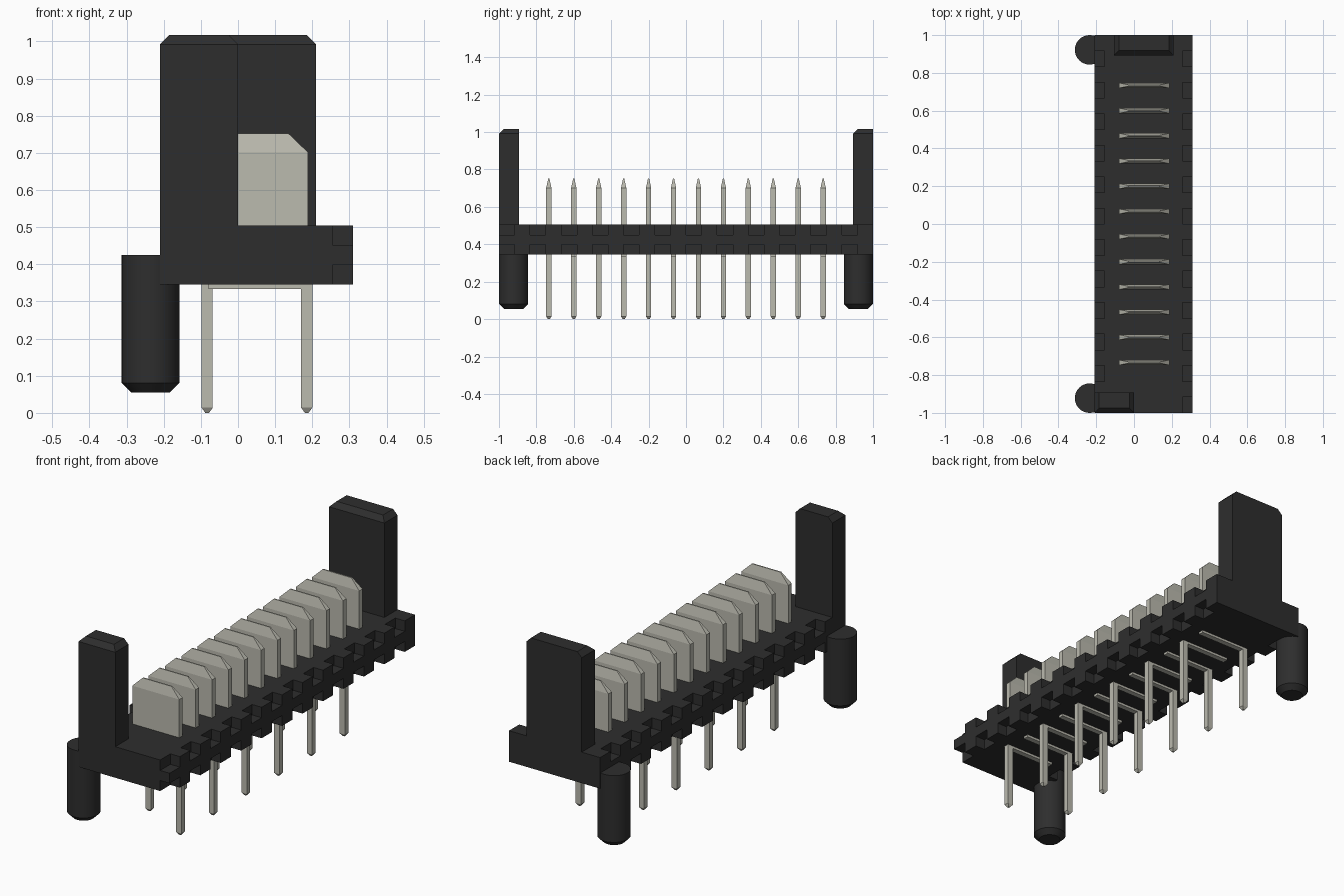
import bpy
import bmesh
from mathutils import Matrix, Vector

if "Cube" in bpy.data.objects:
    bpy.data.objects.remove(bpy.data.objects["Cube"])


def material(name, rgb):
    m = bpy.data.materials.new(name)
    m.use_nodes = True
    m.diffuse_color = (*rgb, 1)
    m.node_tree.nodes["Principled BSDF"].inputs["Base Color"].default_value = (*rgb, 1)
    return m


black = material("black plastic", (0.027, 0.027, 0.027))
metal = material("tinned metal", (0.5, 0.495, 0.43))


def box(bm, lo, hi):
    lo, hi = Vector(lo), Vector(hi)
    mat = Matrix.Translation((lo + hi) / 2) @ Matrix.Diagonal((*(hi - lo), 1))
    return bmesh.ops.create_cube(bm, size=1, matrix=mat)["verts"]


def tapered(bm, lo, hi, z, inset):
    """Box whose end beyond height z narrows by inset (x low, x high, y low, y high)."""
    verts = box(bm, lo, hi)
    up = z > (lo[2] + hi[2]) / 2
    end = [f for f in bm.faces if all(v in verts for v in f.verts)
           and f.normal.z * (1 if up else -1) > 0.9][0]
    tip = hi[2] if up else lo[2]
    for v in end.verts:
        v.co.z = z
    cap = bmesh.ops.extrude_discrete_faces(bm, faces=[end])["faces"][0]
    cx, cy = (lo[0] + hi[0]) / 2, (lo[1] + hi[1]) / 2
    for v in cap.verts:
        v.co.x += inset[0] if v.co.x < cx else -inset[1]
        v.co.y += inset[2] if v.co.y < cy else -inset[3]
        v.co.z = tip


def finish(bm, name, mat):
    bmesh.ops.recalc_face_normals(bm, faces=bm.faces)
    me = bpy.data.meshes.new(name)
    bm.to_mesh(me)
    bm.free()
    me.materials.append(mat)
    ob = bpy.data.objects.new(name, me)
    bpy.context.collection.objects.link(ob)
    return ob


# Base bar with castellated upper and lower edges
X0, X1, Z0, Z1 = -0.21, 0.31, 0.345, 0.505
DEPTH, PITCH = 0.054, 1 / 6
bm = bmesh.new()
box(bm, (X0, -1, Z0), (X1, 1, Z1))
base = finish(bm, "base", black)

bm = bmesh.new()
for i in range(12):
    y0 = -1 + i * PITCH
    start = y0 - 0.02 if i == 0 else y0
    for z0, z1 in ((Z0 - 0.02, Z0 + DEPTH), (Z1 - DEPTH, Z1 + 0.02)):
        box(bm, (X1 - DEPTH, start, z0), (X1 + 0.02, y0 + PITCH / 2, z1))
        if i > 0:
            box(bm, (X0 - 0.02, y0, z0), (X0 + DEPTH, y0 + PITCH / 2, z1))
cutter = finish(bm, "notch_cutter", black)
cutter.hide_render = True

mod = base.modifiers.new("notches", "BOOLEAN")
mod.operation, mod.solver, mod.object = "DIFFERENCE", "EXACT", cutter
bpy.context.view_layer.update()
cut = bpy.data.meshes.new_from_object(base.evaluated_get(bpy.context.evaluated_depsgraph_get()))
base.modifiers.clear()
base.data = cut
bpy.data.objects.remove(cutter)

# Upright guide posts, chamfered on three top edges
for name, xa, xb, ya in (("front_post", -0.21, 0.0, -1), ("back_post", -0.105, 0.21, 0.893)):
    bm = bmesh.new()
    tapered(bm, (xa, ya, Z1 - 0.06), (xb, ya + 0.107, 1.017), 0.992, (0.025, 0.025, 0.025, 0))
    finish(bm, name, black)

# Round locating pegs with a chamfered foot
for name, y in (("front_peg", -0.922), ("back_peg", 0.922)):
    bm = bmesh.new()
    bmesh.ops.create_cone(bm, cap_ends=True, segments=40, radius1=0.078, radius2=0.078,
                          depth=0.37, matrix=Matrix.Translation((-0.235, y, 0.24)))
    rim = [e for e in bm.edges if all(v.co.z < 0.1 for v in e.verts)]
    bmesh.ops.bevel(bm, geom=rim, offset=0.026, segments=1, affect="EDGES")
    peg = finish(bm, name, black)
    bpy.ops.object.select_all(action="DESELECT")
    peg.select_set(True)
    bpy.context.view_layer.objects.active = peg
    bpy.ops.object.shade_smooth_by_angle(angle=0.5)

# Contacts: blade above, flat bar under the base, legs on alternating sides
W = 0.014
for i in range(12):
    y = (i - 5.5) * 2 / 15
    bm = bmesh.new()
    tapered(bm, (-0.08, y - W, Z1 - 0.03), (0.188, y + W, 0.752), 0.702,
            (0.052, 0.052, 0.011, 0.011))
    right = i % 2 == 0
    leg = 0.17 if right else -0.098
    box(bm, (min(-0.08, leg), y - W, 0.333), (0.2 if right else 0.188, y + W, Z0 + 0.01))
    tapered(bm, (leg, y - W, 0), (leg + 0.03, y + W, Z0 + 0.01), 0.014,
            (0.01, 0.01, 0.009, 0.009))
    finish(bm, f"contact_{i + 1}", metal)
